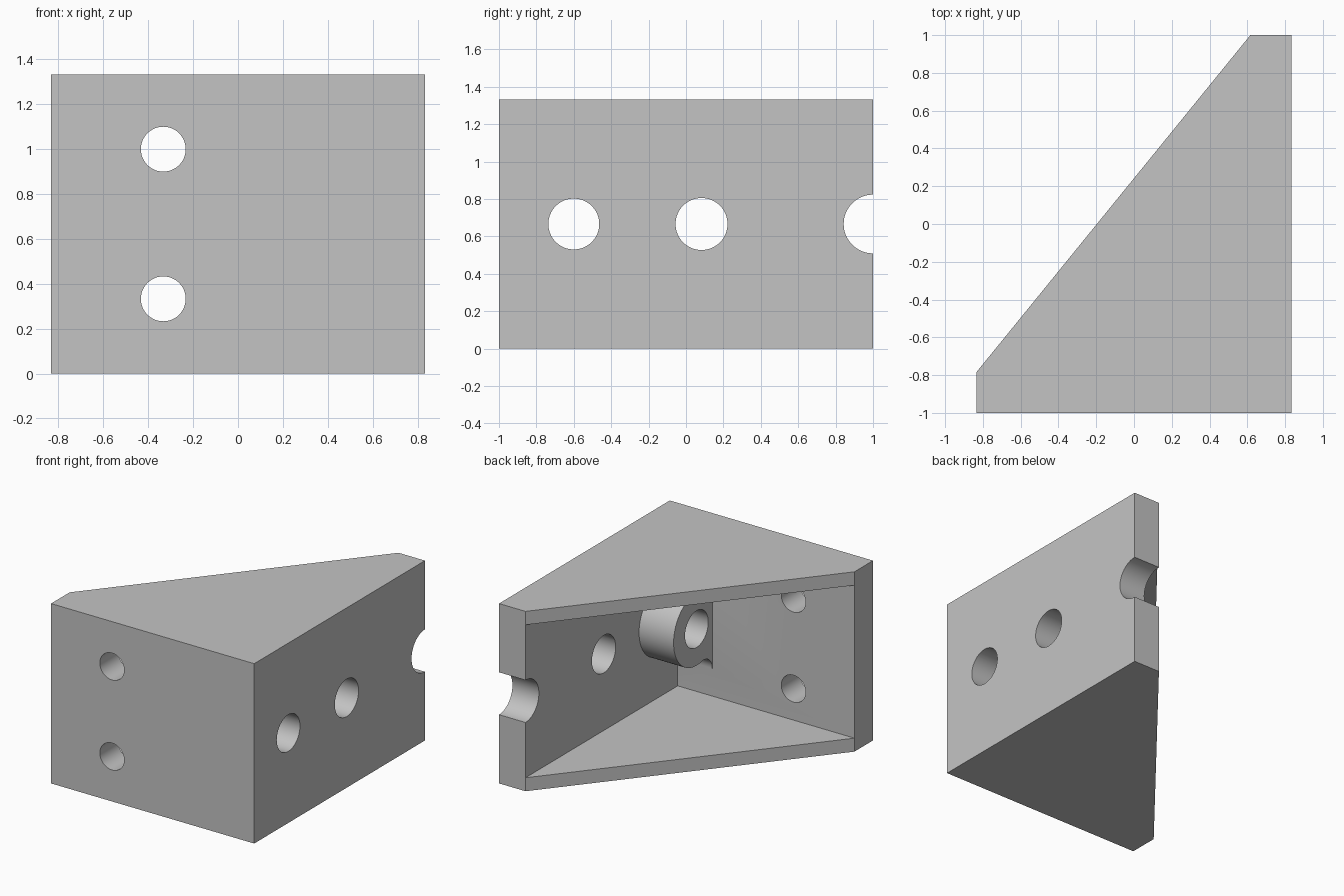
import bpy
import math
from mathutils import Vector

cube = bpy.data.objects.get("Cube")
if cube:
    bpy.data.objects.remove(cube, do_unlink=True)

HX, HY, H = 0.833, 1.0, 1.333      # half width, half depth, height
WALL, PLATE = 0.217, 0.1           # wall and plate thickness
INX, INY = HX - WALL, WALL - HY    # inner wall planes
MID = H / 2

grey = bpy.data.materials.new("plain grey")
grey.use_nodes = True
colour = (0.55, 0.55, 0.55, 1)
grey.diffuse_color = colour
grey.node_tree.nodes["Principled BSDF"].inputs["Base Color"].default_value = colour


def prism(name, outline, offset):
    """Extrude a closed outline of 3D points along an offset."""
    n = len(outline)
    base = [Vector(p) for p in outline]
    verts = base + [p + Vector(offset) for p in base]
    faces = [list(range(n))[::-1], list(range(n, 2 * n))]
    faces += [(i, (i + 1) % n, n + (i + 1) % n, n + i) for i in range(n)]
    mesh = bpy.data.meshes.new(name)
    mesh.from_pydata(verts, [], faces)
    obj = bpy.data.objects.new(name, mesh)
    bpy.context.collection.objects.link(obj)
    mesh.materials.append(grey)
    # Make the normals point outward
    bpy.context.view_layer.objects.active = obj
    obj.select_set(True)
    bpy.ops.object.mode_set(mode='EDIT')
    bpy.ops.mesh.select_all(action='SELECT')
    bpy.ops.mesh.normals_make_consistent(inside=False)
    bpy.ops.object.mode_set(mode='OBJECT')
    obj.select_set(False)
    return obj


def arc(cy, cz, r, start, end, steps):
    angles = [start + (end - start) * i / steps for i in range(steps + 1)]
    return [(cy + r * math.cos(a), cz + r * math.sin(a)) for a in angles]


def combine(target, tool, operation):
    tool.hide_render = True
    mod = target.modifiers.new(operation.title(), 'BOOLEAN')
    mod.operation, mod.object, mod.solver = operation, tool, 'EXACT'
    bpy.context.view_layer.objects.active = target
    bpy.ops.object.modifier_apply(modifier=mod.name)
    bpy.data.objects.remove(tool, do_unlink=True)


# Wedge-shaped body
bracket = prism("corner_bracket", [(-HX, -HY, 0), (HX, -HY, 0), (HX, HY, 0),
                                   (INX, HY, 0), (-HX, INY, 0)], (0, 0, H))

# Cavity open along the slanted side
cavity = prism("cavity_cutter", [(INX, INY, PLATE), (INX, 2, PLATE),
                                 (-2, 2, PLATE), (-2, INY, PLATE)],
               (0, 0, H - 2 * PLATE))
combine(bracket, cavity, 'DIFFERENCE')

# Round boss, filleted into the front wall
BY, R, F = -0.6, 0.27, 0.1
fy = INY + F
fz = math.sqrt((R + F) ** 2 - (fy - BY) ** 2)
touch = math.atan2(fz, fy - BY)
upper = arc(BY, 0, R, 0, touch, 24)
upper += arc(fy, fz, F, touch - math.pi, -math.pi, 10)[1:]
upper.append((INY - 0.1, fz))
lower = [(y, -z) for y, z in reversed(upper[1:])]
boss = prism("boss", [(0.333, y, MID + z) for y, z in upper + lower], (0.4, 0, 0))
combine(bracket, boss, 'UNION')

# Side holes, including the half hole at the rear end
for y, r in ((BY, 0.136), (0.083, 0.139), (HY, 0.157)):
    ring = arc(y, MID, r, 0, math.tau, 64)[:-1]
    hole = prism("side_hole_cutter", [(0.1, a, b) for a, b in ring], (1, 0, 0))
    combine(bracket, hole, 'DIFFERENCE')

# Front holes
for z in (0.333, 1.0):
    ring = arc(-0.333, z, 0.1, 0, math.tau, 48)[:-1]
    hole = prism("front_hole_cutter", [(a, -1.2, b) for a, b in ring], (0, 0.5, 0))
    combine(bracket, hole, 'DIFFERENCE')

# Smooth bores, crisp edges
bpy.context.view_layer.objects.active = bracket
bracket.select_set(True)
bpy.ops.object.shade_smooth_by_angle(angle=math.radians(30))
